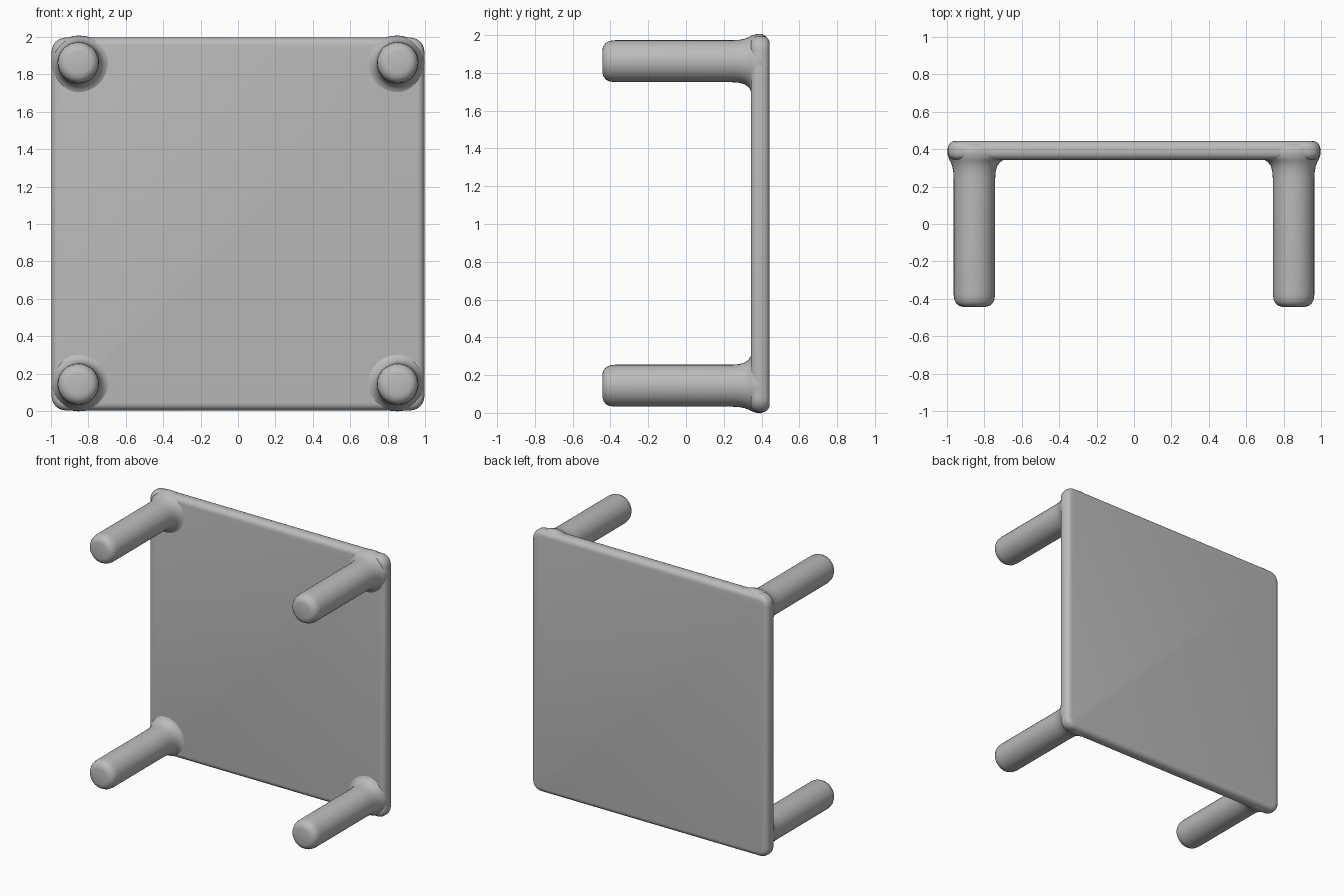
import bpy, bmesh, math

if "Cube" in bpy.data.objects:
    bpy.data.objects.remove(bpy.data.objects["Cube"])

grey = bpy.data.materials.new("plain grey")
grey.diffuse_color = (0.5, 0.5, 0.5, 1)
grey.use_nodes = True
grey.node_tree.nodes["Principled BSDF"].inputs["Base Color"].default_value = grey.diffuse_color


def finish(bm, name):
    bmesh.ops.recalc_face_normals(bm, faces=bm.faces)
    mesh = bpy.data.meshes.new(name)
    bm.to_mesh(mesh)
    bm.free()
    mesh.materials.append(grey)
    mesh.shade_smooth()
    obj = bpy.data.objects.new(name, mesh)
    bpy.context.collection.objects.link(obj)
    return obj


# Table top, standing on edge, with rounded corners and rims
Y0, Y1 = 0.343, 0.443
bm = bmesh.new()
bmesh.ops.create_cube(bm, size=1)
for v in bm.verts:
    v.co = (v.co.x * 1.992, (Y0 + Y1) / 2 + v.co.y * (Y1 - Y0), 1 + v.co.z * 1.992)
corners = [e for e in bm.edges if abs(e.verts[0].co.y - e.verts[1].co.y) > 0.05]
bmesh.ops.bevel(bm, geom=corners, offset=0.075, segments=6, profile=0.5, affect='EDGES')
rims = [e for e in bm.edges if abs(e.verts[0].co.y - e.verts[1].co.y) < 0.01]
bmesh.ops.bevel(bm, geom=rims, offset=0.04, segments=5, profile=0.5, affect='EDGES')
top = finish(bm, "table_top")
bpy.context.view_layer.objects.active = top
top.select_set(True)
bpy.ops.object.shade_smooth_by_angle(angle=math.radians(40))
top.select_set(False)

# Leg rings: (y, radius towards the middle, radius towards the rim)
R = 0.111
rings = [(-0.443, 0.06, 0.06), (-0.438, 0.08, 0.08), (-0.425, 0.097, 0.097),
         (-0.405, 0.107, 0.107), (-0.375, R, R), (0.24, R, R),
         (0.28, 0.114, 0.113), (0.31, 0.122, 0.119), (0.332, 0.138, 0.127),
         (0.343, 0.158, 0.133), (0.352, 0.185, 0.137), (0.375, 0.185, 0.144),
         (0.40, 0.185, 0.145), (0.425, 0.17, 0.13)]
SIDES = 32


def leg(name, cx, cz, sx, sz):
    bm = bmesh.new()
    loops = []
    for y, r_in, r_out in rings:
        loop = []
        for i in range(SIDES):
            a = 2 * math.pi * i / SIDES
            dx, dz = math.cos(a), math.sin(a)
            # flare differs between the inner and outer sides
            x = cx + dx * (r_out if dx * sx > 0 else r_in)
            z = cz + dz * (r_out if dz * sz > 0 else r_in)
            loop.append(bm.verts.new((x, y, z)))
        loops.append(loop)
    for a, b in zip(loops, loops[1:]):
        for i in range(SIDES):
            j = (i + 1) % SIDES
            bm.faces.new((a[i], a[j], b[j], b[i]))
    bm.faces.new(loops[0])
    bm.faces.new(loops[-1])
    finish(bm, name)


# Four legs, one near each corner
for sx, side in ((-1, "left"), (1, "right")):
    for sz, level in ((-1, "lower"), (1, "upper")):
        leg(f"{level}_{side}_leg", sx * 0.853, 1.003 + sz * 0.859, sx, sz)
